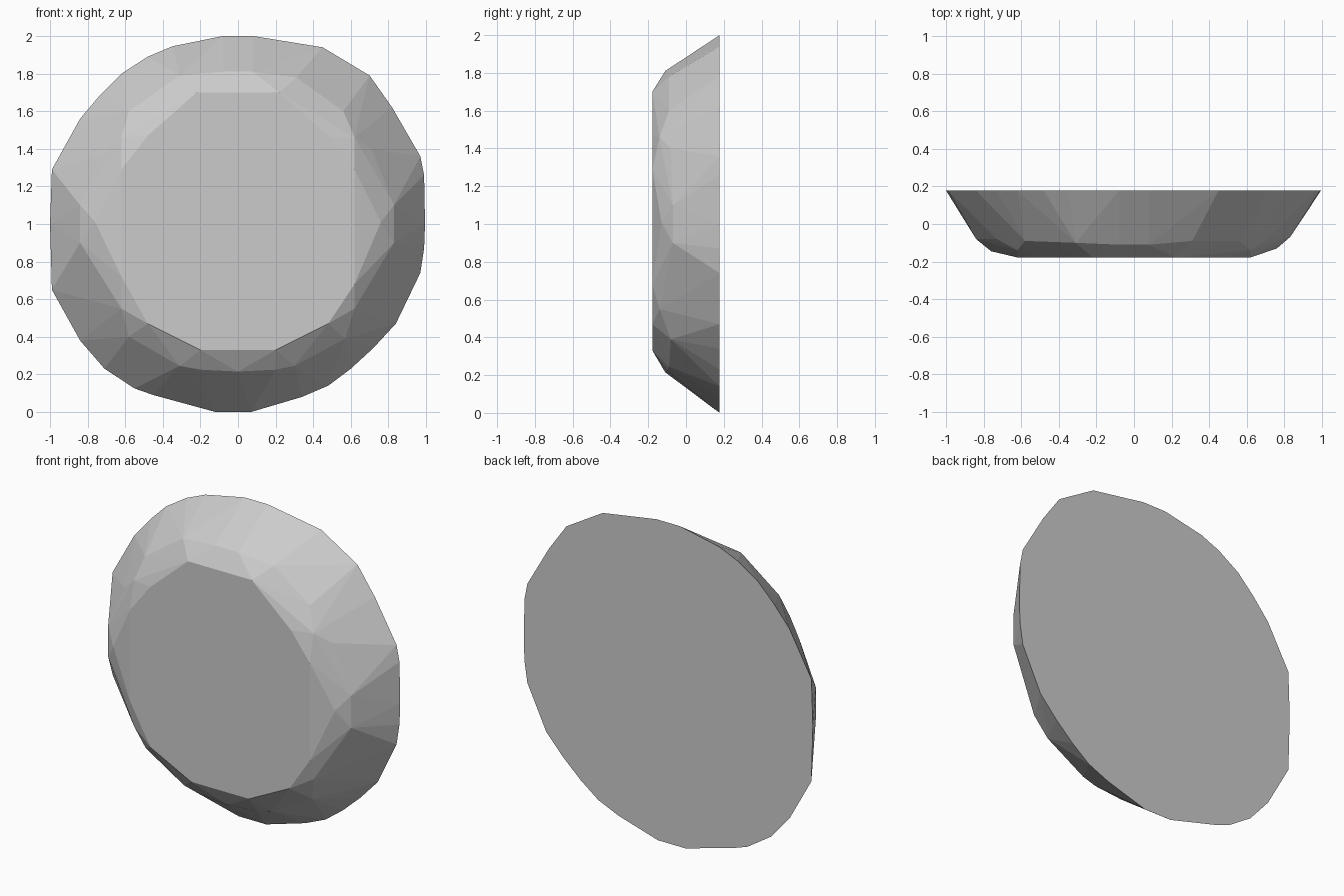
import bpy, bmesh

# Rings as (x, z) outlines: flat back rim
RIM = [(-.08, 2), (.08, 2), (.45, 1.94), (.7, 1.79), (.82, 1.62), (.97, 1.36), (.99, 1.26),
       (.995, 1.0), (.99, .87), (.97, .74), (.84, .47), (.72, .34), (.6, .23), (.48, .14), (.34, .08),
       (.07, 0), (-.12, 0), (-.45, .09), (-.55, .125), (-.71, .23), (-.84, .38), (-.99, .65),
       (-1, 1.0), (-.99, 1.29), (-.84, 1.56), (-.73, 1.69), (-.62, 1.8), (-.48, 1.89), (-.35, 1.945)]
# Flat front face
FACE = [(-.2, .33), (.2, .33), (.48, .47), (.62, .68), (.62, 1.29), (.49, 1.46), (.22, 1.7),
        (-.22, 1.7), (-.48, 1.47), (-.62, 1.29), (-.62, .72), (-.48, .47)]
# Rounded shoulder between them, as (x, y, z)
SHOULDER = [(-.31, -.1, 1.79), (-.08, -.11, 1.81), (.08, -.11, 1.81), (.31, -.09, 1.78),
            (.56, -.09, 1.6), (.71, -.08, 1.4), (.83, -.07, 1.1), (.83, -.07, .9),
            (.73, -.08, .7), (.57, -.08, .39), (.3, -.09, .245), (.2, -.1, .225), (0, -.11, .215),
            (-.2, -.1, .225), (-.31, -.09, .245), (-.58, -.08, .4), (-.73, -.08, .68),
            (-.84, -.08, .9), (-.84, -.08, 1.1), (-.73, -.08, 1.36), (-.58, -.09, 1.6),
            (.76, -.13, 1.01), (-.76, -.145, 1.01), (.62, -.14, 1.46), (-.62, -.14, 1.46),
            (.62, -.14, .55), (-.62, -.14, .55)]

# Faceted disc: convex skin over the three rings
bm = bmesh.new()
points = [(x, .178, z) for x, z in RIM] + [(x, -.178, z) for x, z in FACE] + SHOULDER
for p in points:
    bm.verts.new(p)
res = bmesh.ops.convex_hull(bm, input=bm.verts[:])
loose = [v for v in bm.verts if not v.link_faces]
bmesh.ops.delete(bm, geom=loose, context='VERTS')
bmesh.ops.dissolve_limit(bm, angle_limit=.01, verts=bm.verts[:], edges=bm.edges[:])
bmesh.ops.recalc_face_normals(bm, faces=bm.faces[:])
mesh = bpy.data.meshes.new("faceted_disc")
bm.to_mesh(mesh)
bm.free()

grey = bpy.data.materials.new("light grey")
grey.diffuse_color = (.6, .6, .6, 1)
mesh.materials.append(grey)
disc = bpy.data.objects.new("faceted_disc", mesh)
bpy.context.collection.objects.link(disc)
